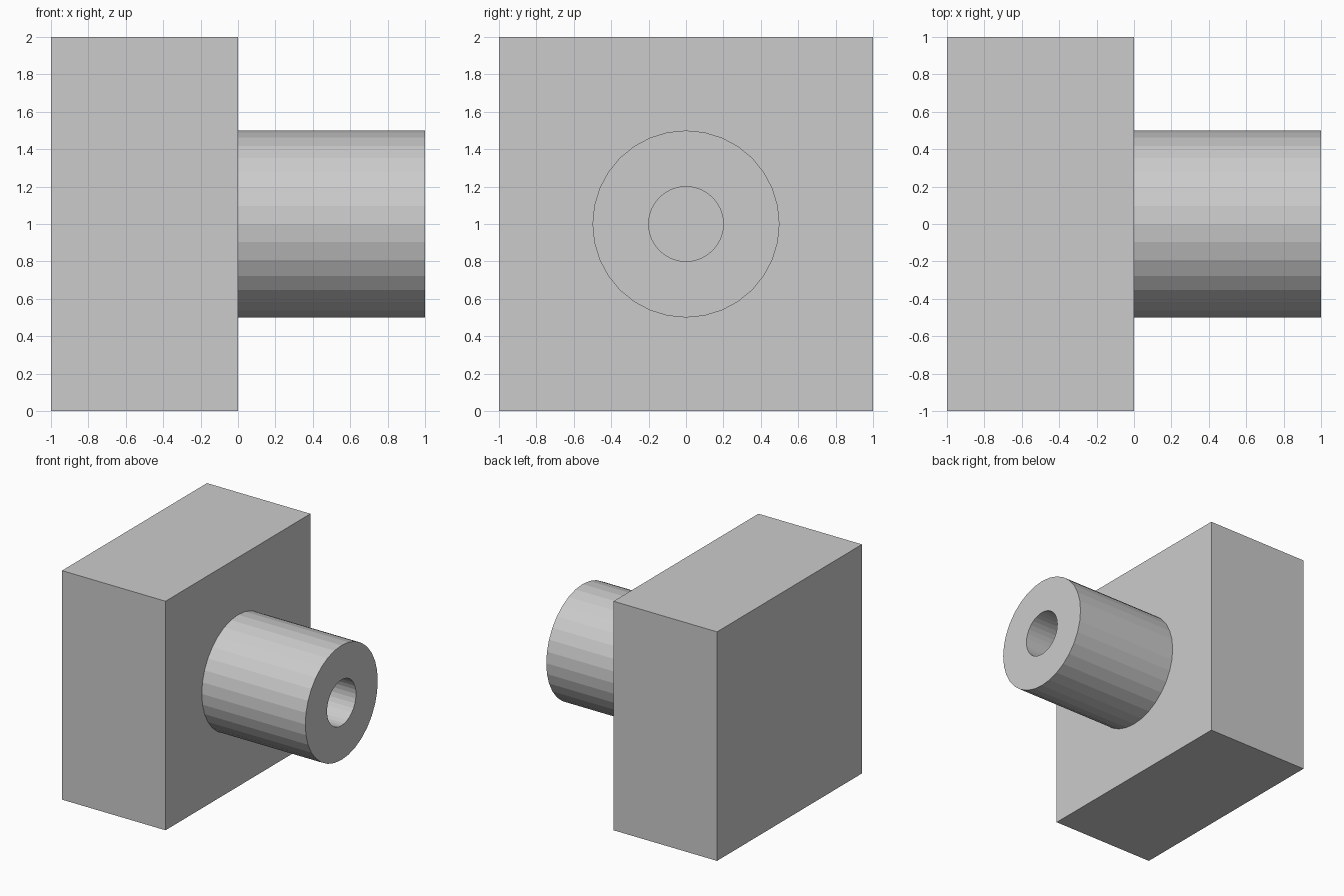
import bpy
import bmesh
from math import cos, sin, tau

if "Cube" in bpy.data.objects:
    bpy.data.objects.remove(bpy.data.objects["Cube"])

SIDES = 32
AXIS_Z = 1.0


def add_object(name, bm):
    bmesh.ops.recalc_face_normals(bm, faces=bm.faces)
    mesh = bpy.data.meshes.new(name)
    bm.to_mesh(mesh)
    bm.free()
    obj = bpy.data.objects.new(name, mesh)
    bpy.context.collection.objects.link(obj)
    return obj


def ring(bm, x, radius):
    return [bm.verts.new((x, radius * cos(tau * i / SIDES),
                          AXIS_Z + radius * sin(tau * i / SIDES)))
            for i in range(SIDES)]


# Square mounting block
bm = bmesh.new()
bmesh.ops.create_cube(bm, size=1)
bmesh.ops.scale(bm, vec=(1, 2, 2), verts=bm.verts)
bmesh.ops.translate(bm, vec=(-0.5, 0, 1), verts=bm.verts)
add_object("mounting_block", bm)

# Hollow tube: closed rectangular section turned around the x axis,
# with the block face forming the floor of the bore
bm = bmesh.new()
section = [(0, 0.5), (1, 0.5), (1, 0.2), (0, 0.2)]
rings = [ring(bm, x, r) for x, r in section]
for a, b in zip(rings, rings[1:] + rings[:1]):
    for i in range(SIDES):
        j = (i + 1) % SIDES
        bm.faces.new((a[i], a[j], b[j], b[i]))
add_object("tube", bm)
